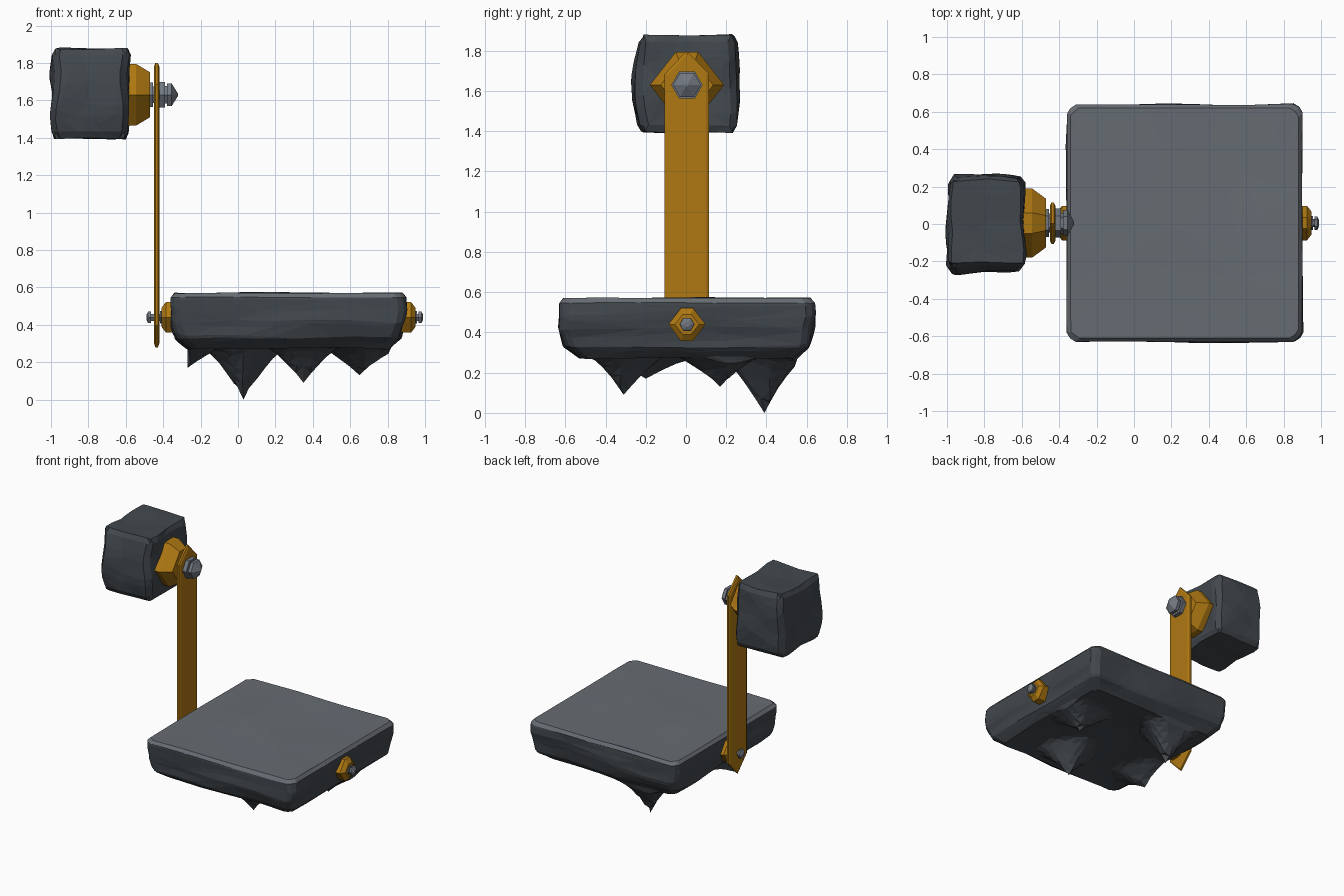
import bpy, bmesh, math
from mathutils import Vector, noise

if "Cube" in bpy.data.objects:
    bpy.data.objects.remove(bpy.data.objects["Cube"])


def material(name, rgb):
    m = bpy.data.materials.new(name)
    m.diffuse_color = (*rgb, 1)
    m.use_nodes = True
    m.node_tree.nodes["Principled BSDF"].inputs["Base Color"].default_value = m.diffuse_color
    return m


DARK = material("dark_rock", (0.055, 0.065, 0.075))
LIGHT = material("worn_rock_top", (0.135, 0.150, 0.170))
GOLD = material("ochre_metal", (0.43, 0.19, 0.006))
STEEL = material("grey_steel", (0.17, 0.19, 0.22))


def add_object(name, bm, *mats):
    bmesh.ops.recalc_face_normals(bm, faces=bm.faces)
    me = bpy.data.meshes.new(name)
    bm.to_mesh(me)
    bm.free()
    for m in mats:
        me.materials.append(m)
    ob = bpy.data.objects.new(name, me)
    bpy.context.collection.objects.link(ob)
    return ob


def lerp_profile(pts, t):
    """Linear lookup in a list of (t, value)."""
    for (a, va), (b, vb) in zip(pts, pts[1:]):
        if t <= b:
            return va + (vb - va) * (t - a) / (b - a)
    return pts[-1][1]


def rock(name, shape, cuts, ratio, *mats):
    """Gridded cube, reshaped by a function and reduced to irregular facets."""
    bm = bmesh.new()
    bmesh.ops.create_cube(bm, size=2)
    bmesh.ops.subdivide_edges(bm, edges=bm.edges[:], cuts=cuts, use_grid_fill=True)
    for v in bm.verts:
        v.co = shape(v.co.copy())
    bmesh.ops.triangulate(bm, faces=bm.faces)
    ob = add_object(name, bm, *mats)
    dec = ob.modifiers.new("facets", 'DECIMATE')
    dec.ratio = ratio
    dg = bpy.context.evaluated_depsgraph_get()
    me = bpy.data.meshes.new_from_object(ob.evaluated_get(dg))
    ob.modifiers.clear()
    ob.data = me
    return ob


def clip_corner(x, y, hx, hy, c):
    """Chamfer the plan corners by c."""
    over = abs(x) / hx + abs(y) / hy - (2 - c)
    if over > 0:
        x -= math.copysign(over * hx / 2, x)
        y -= math.copysign(over * hy / 2, y)
    return x, y


# Hanging rock platform
SPIKES = [(0.03, 0.39, 0.0), (0.35, -0.31, 0.09),
          (0.65, 0.17, 0.13), (-0.27, -0.20, 0.17)]
SIDE = [(0.27, 0.53), (0.33, 0.60), (0.42, 0.625), (0.545, 0.63), (0.57, 0.61)]


def platform_shape(p):
    u, v, w = p
    z = 0.27 + 0.30 * (w + 1) / 2
    h = lerp_profile(SIDE, z)
    x, y = clip_corner(u * h, v * h, h, h, 0.06)
    x, y = x + 0.27, y * 1.008 + 0.005
    big = noise.noise_vector(Vector((x * 2.2, y * 2.2, z * 9)) + Vector((3, 7, 1)))
    if w > 0.99:                                   # nearly flat walking surface
        return Vector((x, y, z + 0.007 * big.z))
    fade = min(1, (0.57 - z) / 0.1)
    x += 0.02 * big.x * fade
    y += 0.02 * big.y * fade
    if w < -0.99:                                  # underside with stalactites
        z += 0.035 * (1 - max(abs(u), abs(v)) ** 2) + 0.02 * big.z
        for sx, sy, sz in SPIKES:
            d = math.hypot(x - sx, y - sy)
            a = math.atan2(y - sy, x - sx)
            reach = 0.21 + 0.03 * math.sin(3 * a + sx * 9)
            if d < reach:
                z = min(z, z + (sz - z) * (1 - d / reach) ** 1.35)
    else:
        z += 0.02 * big.z * fade
    return Vector((x, y, z))


slab = rock("rock_platform", platform_shape, 25, 0.13, DARK, LIGHT)
for sx, sy, sz in SPIKES:                          # sharpen the spike tips
    tip = min(slab.data.vertices, key=lambda q: math.hypot(q.co.x - sx, q.co.y - sy)
              + (1 if q.co.z > 0.4 else 0))
    tip.co = (sx, sy, sz)
slab.data.update()
for f in slab.data.polygons:
    f.material_index = int(f.normal.z > 0.35 and f.center.z > 0.535)


# Wall block holding the arm
def block_shape(p):
    u, v, w = p
    cap = 0.93 if abs(w) > 0.99 else 1.0
    x, y = clip_corner(u * 0.20 * cap, v * 0.26 * cap, 0.20, 0.26, 0.16)
    y *= 0.91 + 0.09 * (1 - w * w)
    q = Vector((x - 0.79, y + 0.005, 1.635 + 0.24 * w))
    n = noise.noise_vector(q * 4.5 + Vector((5, 2, 9)))
    return q + Vector((0.026 * n.x, 0.026 * n.y, 0.014 * n.z))


rock("wall_block", block_shape, 13, 0.16, DARK)


def hex_turning(name, sections, cz, mat):
    """Six-sided solid along x; sections are (x, half_y, half_z, half_flat)."""
    bm = bmesh.new()
    rings = []
    for x, ry, rz, fl in sections:
        pts = [(ry, 0), (fl, rz), (-fl, rz), (-ry, 0), (-fl, -rz), (fl, -rz)]
        rings.append([bm.verts.new((x, 0.005 + a, cz + b)) for a, b in pts])
    for r0, r1 in zip(rings, rings[1:]):
        for i in range(6):
            j = (i + 1) % 6
            bm.faces.new((r0[i], r0[j], r1[j], r1[i]))
    bm.faces.new(rings[0])
    bm.faces.new(rings[-1])
    return add_object(name, bm, mat)


def regular(steps):
    return [(x, r, r * 0.866, r / 2) for x, r in steps]


# Upper socket and bolt
hex_turning("upper_socket", [(-0.64, 0.185, 0.165, 0.055), (-0.545, 0.185, 0.165, 0.055),
                             (-0.47, 0.13, 0.12, 0.04)], 1.63, GOLD)
hex_turning("upper_bolt", regular([
    (-0.49, 0.075), (-0.455, 0.075), (-0.4549, 0.05), (-0.42, 0.05), (-0.4199, 0.078),
    (-0.39, 0.078), (-0.3899, 0.055), (-0.38, 0.055), (-0.3799, 0.07),
    (-0.355, 0.07), (-0.32, 0.006)]), 1.63, STEEL)

# Platform sockets and bolts on both sides
for side, face, sgn, tip in (("left", -0.36, -1, 0.13), ("right", 0.90, 1, 0.09)):
    hex_turning(side + "_socket", [(face + sgn * o, ry, rz, fl) for o, ry, rz, fl in (
        (-0.04, 0.092, 0.082, 0.03), (0.025, 0.092, 0.082, 0.03),
        (0.05, 0.06, 0.05, 0.02))], 0.44, GOLD)
    hex_turning(side + "_bolt", regular([(face + sgn * o, r) for o, r in (
        (0.03, 0.038), (0.058, 0.038), (0.0581, 0.022), (tip - 0.025, 0.022),
        (tip - 0.0249, 0.036), (tip - 0.01, 0.036), (tip, 0.015))]), 0.44, STEEL)

# Long arm plate with pointed ends and thin chamfered edges
bm = bmesh.new()
rings = []
for x, s in ((-0.449, 0.015), (-0.442, 0), (-0.428, 0), (-0.421, 0.015)):
    h, top, sh = 0.11 - s, 0.76 - s * 1.3, 0.645 - s * 0.3
    pts = [(h, -sh), (h, sh), (0, top), (-h, sh), (-h, -sh), (0, -top)]
    rings.append([bm.verts.new((x, 0.004 + y, 1.04 + z)) for y, z in pts])
for r0, r1 in zip(rings, rings[1:]):
    for i in range(6):
        j = (i + 1) % 6
        bm.faces.new((r0[i], r0[j], r1[j], r1[i]))
bm.faces.new(rings[0])
bm.faces.new(rings[-1])
add_object("arm_plate", bm, GOLD)
